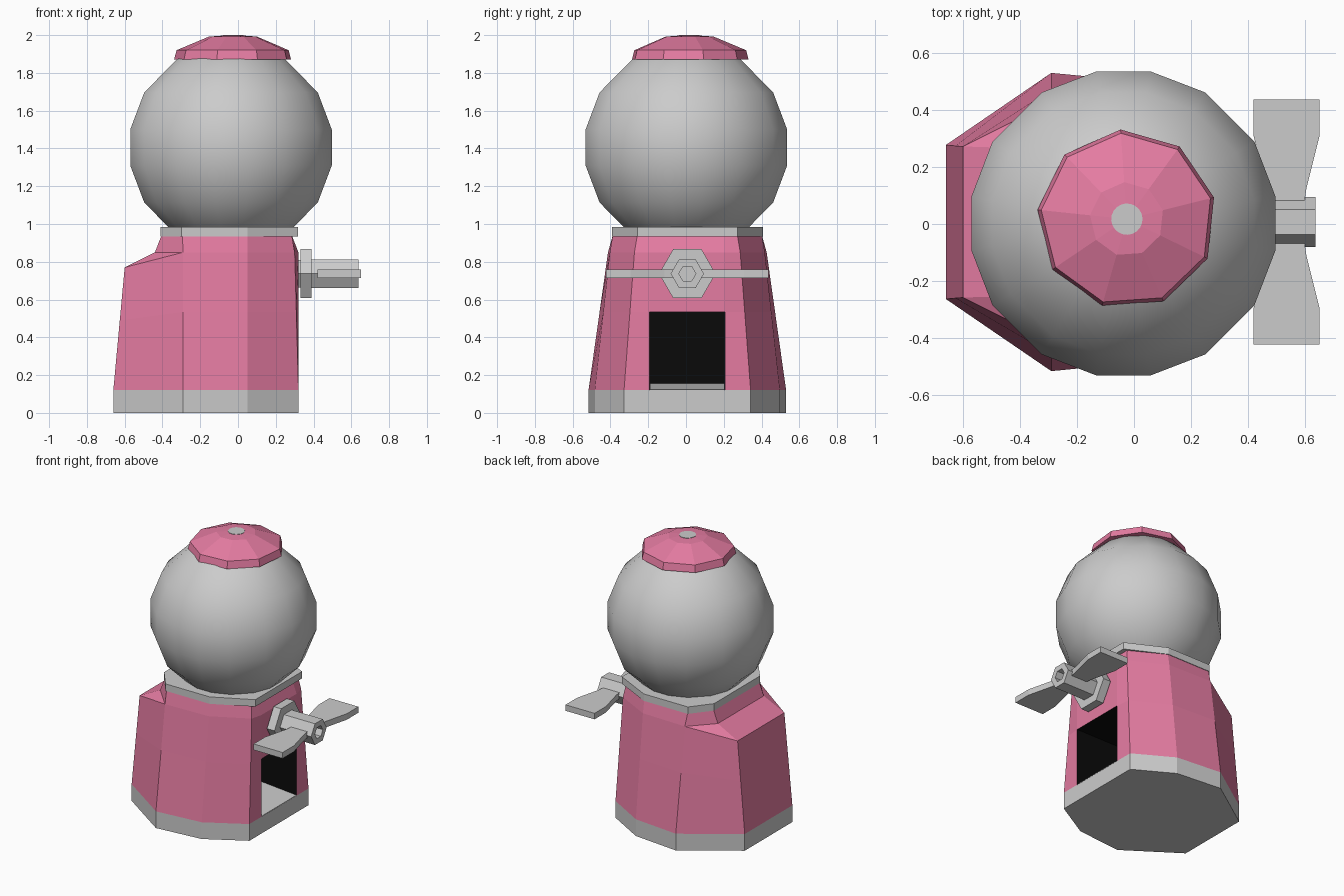
import bpy, bmesh
from math import sin, cos, radians

if "Cube" in bpy.data.objects:
    bpy.data.objects.remove(bpy.data.objects["Cube"])

YC = 0.007  # common centre line in y


def material(name, rgb):
    m = bpy.data.materials.new(name)
    m.diffuse_color = (*rgb, 1)
    m.use_nodes = True
    m.node_tree.nodes["Principled BSDF"].inputs["Base Color"].default_value = m.diffuse_color
    return m


pink = material("pink_enamel", (0.78, 0.2, 0.36))
black = material("chute_black", (0.003, 0.003, 0.003))


def loft(name, rings, mat=None, caps=(True, True), smooth=False, drop=None, flip=False):
    """Skin closed rings of equal length; drop = (level, segment) face left open."""
    bm = bmesh.new()
    vs = [[bm.verts.new((x, y + YC, z)) for x, y, z in r] for r in rings]
    n = len(rings[0])
    gap = None
    for k in range(len(vs) - 1):
        for i in range(n):
            j = (i + 1) % n
            f = bm.faces.new((vs[k][i], vs[k][j], vs[k + 1][j], vs[k + 1][i]))
            if drop == (k, i):
                gap = f
    if caps[0]:
        bm.faces.new(vs[0][::-1])
    if caps[1]:
        bm.faces.new(vs[-1])
    bmesh.ops.remove_doubles(bm, verts=bm.verts[:], dist=1e-5)
    bmesh.ops.recalc_face_normals(bm, faces=bm.faces[:])
    if gap:
        bmesh.ops.delete(bm, geom=[gap], context='FACES_ONLY')
    if flip:
        bmesh.ops.reverse_faces(bm, faces=bm.faces[:])
    for f in bm.faces:
        f.smooth = smooth
    me = bpy.data.meshes.new(name)
    bm.to_mesh(me)
    bm.free()
    if mat:
        me.materials.append(mat)
    ob = bpy.data.objects.new(name, me)
    bpy.context.collection.objects.link(ob)
    return ob


def both(half):
    """Complete a +y half outline, front to back, with its mirror image."""
    return half + [(x, -y, z) for x, y, z in half[::-1]]


def at(outline, z):
    return [(x, y, z) for x, y in outline]


# foot slab
foot = [(0.32, 0.2), (0.32, 0.335), (0.05, 0.49), (-0.29, 0.523), (-0.66, 0.27)]
loft("base", [both(at(foot, 0)), both(at(foot, 0.12))])

# body with vertical front panel, chute opening and back shoulder
low = at(foot, 0.12)
front = [(0.32, 0.2, 0.85), (0.30, 0.28, 0.85), (0.05, 0.41, 0.85), (-0.29, 0.42, 0.85)]
shoulder = front + [(-0.60, 0.265, 0.77)]
neck = front + [(-0.44, 0.26, 0.85)]
top = at([(0.285, 0.2), (0.285, 0.265), (0.05, 0.395), (-0.295, 0.395), (-0.405, 0.26)], 0.94)
t = (0.535 - 0.12) / (0.85 - 0.12)
mid = [tuple(a + (b - a) * t for a, b in zip(p, q)) for p, q in zip(low, shoulder)]
loft("body", [both(r) for r in (low, mid, shoulder, neck, top)], pink, drop=(0, 9))

# chute lining and sloping tray
def hole(x):
    return [(x, -0.2, 0.12), (x, 0.2, 0.12), (x, 0.2, 0.535), (x, -0.2, 0.535)]


loft("chute_lining", [hole(0.32), hole(-0.05)], black, caps=(False, True), flip=True)
loft("chute_tray", [[(0.32, y, 0.121), (-0.05, y, 0.121), (-0.05, y, 0.155), (0.32, y, 0.124)]
                    for y in (-0.198, 0.198)])

# collar under the globe
collar = [(0.318, 0.265), (0.05, 0.4), (-0.30, 0.4), (-0.41, 0.26)]
loft("collar", [both(at(collar, 0.935)), both(at(collar, 0.985))])

# globe, with flats on the axes
quarter = [10, 32, 58, 80]
azimuths = [q + a for q in (0, 90, 180, 270) for a in quarter]
latitudes = [-a for a in quarter[::-1]] + quarter
R = 0.55
loft("globe", [[(-0.037 + R * cos(radians(l)) * cos(radians(a)),
                 -0.005 + R * cos(radians(l)) * sin(radians(a)),
                 1.405 + R * sin(radians(l))) for a in azimuths] for l in latitudes],
     smooth=True)


# nine-sided lid and its round button
def disc(r, z, n, start=94):
    return [(-0.025 + r * cos(radians(start + 360 * i / n)),
             0.01 + r * sin(radians(start + 360 * i / n)), z) for i in range(n)]


loft("lid", [disc(0.315, 1.87, 9), disc(0.302, 1.92, 9), disc(0.13, 1.992, 9),
             disc(0.05, 1.998, 9)], pink)
loft("lid_button", [disc(0.055, 1.985, 20), disc(0.055, 2.0, 20)])


# hexagonal crank plate and hub with a socket in its end
def hexagon(r, x):
    return [(x, r * cos(radians(60 * i)), 0.737 + r * 0.95 * sin(radians(60 * i)) * 1.05)
            for i in range(6)]


loft("crank_plate", [hexagon(0.15, 0.29), hexagon(0.15, 0.33), hexagon(0.15, 0.39)][1:])
loft("crank_neck", [hexagon(0.085, 0.29), hexagon(0.085, 0.34)])
loft("crank_hub", [hexagon(0.088, 0.385), hexagon(0.088, 0.637),
                   hexagon(0.045, 0.637), hexagon(0.045, 0.58)])

# two flared crank wings
wing = [(0.42, 0.43), (0.65, 0.43), (0.65, 0.30), (0.605, 0.12), (0.595, 0.05),
        (0.475, 0.05), (0.465, 0.12), (0.42, 0.30)]
for side, s in (("left", -1), ("right", 1)):
    loft("crank_wing_" + side, [[(x, s * y, z) for x, y in wing] for z in (0.715, 0.758)])
